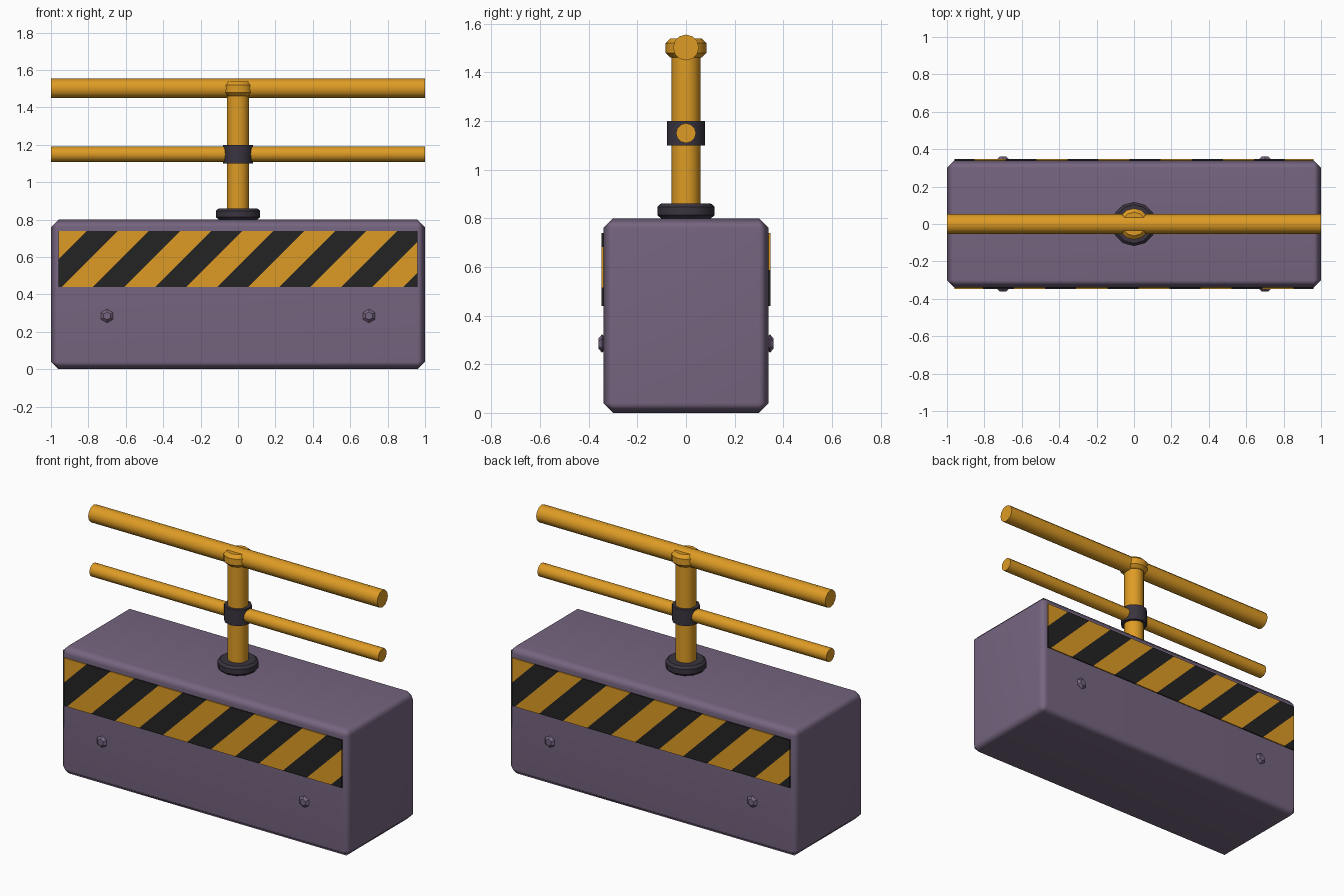
import bpy, bmesh, math
from mathutils import Matrix, Vector

cube = bpy.data.objects.get("Cube")
if cube:
    bpy.data.objects.remove(cube, do_unlink=True)


def material(name, rgb):
    m = bpy.data.materials.new(name)
    m.use_nodes = True
    color = (*rgb, 1)
    m.diffuse_color = color
    for node in m.node_tree.nodes:
        if node.type == 'BSDF_PRINCIPLED':
            node.inputs["Base Color"].default_value = color
    return m


PURPLE = material("dusty_purple", (0.18, 0.13, 0.215))
YELLOW = material("safety_yellow", (0.73, 0.33, 0.018))
DARK = material("dark_metal", (0.042, 0.034, 0.05))
BLACK = material("stripe_black", (0.017, 0.017, 0.017))


def finish(bm, name, mats, smooth_angle=None):
    bmesh.ops.recalc_face_normals(bm, faces=bm.faces)
    mesh = bpy.data.meshes.new(name)
    bm.to_mesh(mesh)
    bm.free()
    for m in mats:
        mesh.materials.append(m)
    if smooth_angle:
        for p in mesh.polygons:
            p.use_smooth = True
        mesh.set_sharp_from_angle(angle=math.radians(smooth_angle))
    obj = bpy.data.objects.new(name, mesh)
    bpy.context.scene.collection.objects.link(obj)
    return obj


def cylinder(name, mat, center, radius, length, axis='Z', sides=12, bevel=0):
    """Capped cylinder along an axis, with optional chamfered rims."""
    bm = bmesh.new()
    bmesh.ops.create_cone(bm, cap_ends=True, segments=sides, radius1=radius,
                          radius2=radius, depth=length)
    if bevel:
        rims = [e for e in bm.edges
                if abs(e.verts[0].co.z - e.verts[1].co.z) < length / 2]
        bmesh.ops.bevel(bm, geom=rims, offset=bevel, segments=1,
                        affect='EDGES', clamp_overlap=True)
    turn = {'X': Matrix.Rotation(math.pi / 2, 4, 'Y'),
            'Y': Matrix.Rotation(math.pi / 2, 4, 'X'),
            'Z': Matrix.Identity(4)}[axis]
    bm.transform(Matrix.Translation(center) @ turn)
    return finish(bm, name, [mat], 40)


# Chamfered block, its shading kept flat on the large sides
bm = bmesh.new()
bmesh.ops.create_cube(bm, size=1, matrix=Matrix.Translation((0, 0, 0.4))
                      @ Matrix.Diagonal((2, 0.68, 0.8, 1)))
bmesh.ops.bevel(bm, geom=bm.edges[:], offset=0.04, segments=1, affect='EDGES')
block = finish(bm, "block_body", [PURPLE], 80)
block.modifiers.new("flat_sides", 'WEIGHTED_NORMAL')


# Hazard panels: thin plates sliced along diagonals
def hazard_panel(name, spin):
    half, low, height, band, start = 0.96, 0.44, 0.3, 0.166, -1.107
    bm = bmesh.new()
    bmesh.ops.create_cube(
        bm, size=1, matrix=Matrix.Translation((0, -0.343, low + height / 2))
        @ Matrix.Diagonal((2 * half, 0.008, height, 1)))
    for i in range(14):
        bmesh.ops.bisect_plane(bm, geom=bm.verts[:] + bm.edges[:] + bm.faces[:],
                               plane_co=Vector((start + i * band, 0, low)),
                               plane_no=Vector((1, 0, -1)))
    for f in bm.faces:
        c = f.calc_center_median()
        f.material_index = math.floor((c.x - c.z + low - start) / band) % 2
    bm.transform(Matrix.Rotation(spin, 4, 'Z'))
    finish(bm, name, [BLACK, YELLOW])


hazard_panel("front_hazard_panel", 0)
hazard_panel("back_hazard_panel", math.pi)

# Hexagonal bolts on both long sides
for side, y in (("front", -0.345), ("back", 0.345)):
    for hand, x in (("left", 0.7), ("right", -0.7)):
        cylinder(f"{side}_{hand}_bolt", PURPLE, (x, y, 0.285), 0.037, 0.03,
                 axis='Y', sides=6, bevel=0.014)

# Post with its foot flange, middle clamp and top collar
cylinder("post", YELLOW, (0, 0, 1.15), 0.06, 0.7)
cylinder("post_flange", DARK, (0, 0, 0.83), 0.118, 0.06, bevel=0.014)
cylinder("middle_clamp", DARK, (0, 0, 1.15), 0.079, 0.1)
cylinder("top_collar", YELLOW, (0, 0, 1.5), 0.084, 0.08, bevel=0.02)

# Horizontal rails
cylinder("upper_rail", YELLOW, (0, 0, 1.502), 0.053, 2, axis='X')
cylinder("lower_rail", YELLOW, (0, 0, 1.15), 0.041, 2, axis='X')
